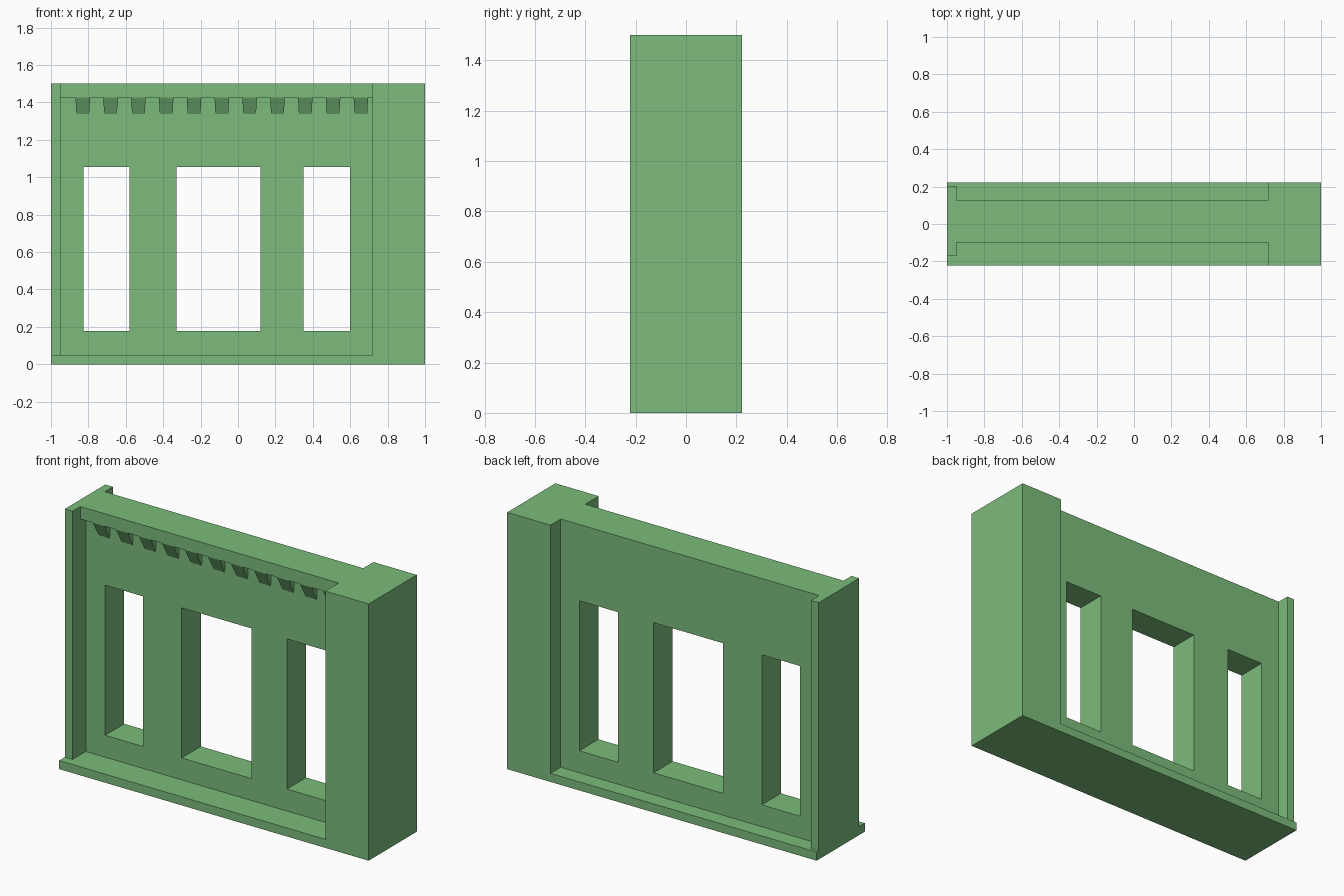
import bpy, bmesh

if "Cube" in bpy.data.objects:
    bpy.data.objects.remove(bpy.data.objects["Cube"])

def prism(name, bottom, top):
    """Eight-cornered solid from two rings of four points."""
    bm = bmesh.new()
    b = [bm.verts.new(p) for p in bottom]
    t = [bm.verts.new(p) for p in top]
    bm.faces.new(b[::-1])
    bm.faces.new(t)
    for i in range(4):
        j = (i + 1) % 4
        bm.faces.new((b[i], b[j], t[j], t[i]))
    bmesh.ops.recalc_face_normals(bm, faces=bm.faces)
    me = bpy.data.meshes.new(name)
    bm.to_mesh(me)
    bm.free()
    ob = bpy.data.objects.new(name, me)
    bpy.context.collection.objects.link(ob)
    return ob

def ring(x0, x1, y0, y1, z):
    return [(x0, y0, z), (x1, y0, z), (x1, y1, z), (x0, y1, z)]

def box(name, x0, x1, y0, y1, z0, z1):
    return prism(name, ring(x0, x1, y0, y1, z0), ring(x0, x1, y0, y1, z1))

green = bpy.data.materials.new("green")
green.diffuse_color = (0.2, 0.5, 0.2, 1)
green.use_nodes = True
green.node_tree.nodes["Principled BSDF"].inputs["Base Color"].default_value = green.diffuse_color

BASE, TOP = 0.05, 1.5
FRONT, BACK, LIP = -0.048, 0.128, -0.098   # wall faces and cornice face

# Main wall with three window openings
wall = box("wall", -0.95, 0.72, FRONT, BACK, BASE, TOP)
for x0, x1 in ((-0.825, -0.58), (-0.33, 0.12), (0.35, 0.60)):
    cutter = box("window_cutter", x0, x1, -0.4, 0.4, 0.178, 1.055)
    cutter.hide_render = True
    mod = wall.modifiers.new("window", 'BOOLEAN')
    mod.operation, mod.solver, mod.object = 'DIFFERENCE', 'EXACT', cutter
    bpy.context.view_layer.objects.active = wall
    bpy.ops.object.modifier_apply(modifier=mod.name)
    bpy.data.objects.remove(cutter)

# Plinth, end pillar, left end flange
box("base_plinth", -1, 0.72, -0.222, 0.222, 0, BASE)
box("end_pillar", 0.72, 1, -0.222, 0.222, 0, TOP)
box("end_flange", -1, -0.95, -0.17, 0.203, BASE, TOP)

# Cornice band with a row of sloping corbels beneath
ZC = 1.427
box("cornice", -0.95, 0.72, LIP, FRONT, ZC, TOP)
for i in range(11):
    x = -0.83 + 0.1487 * i
    prism(f"corbel_{i + 1}",
          ring(x - 0.034, x + 0.034, FRONT - 0.004, FRONT, 1.338),
          ring(x - 0.039, x + 0.039, LIP, FRONT, ZC))

for ob in bpy.context.collection.objects:
    ob.data.materials.clear()
    ob.data.materials.append(green)
